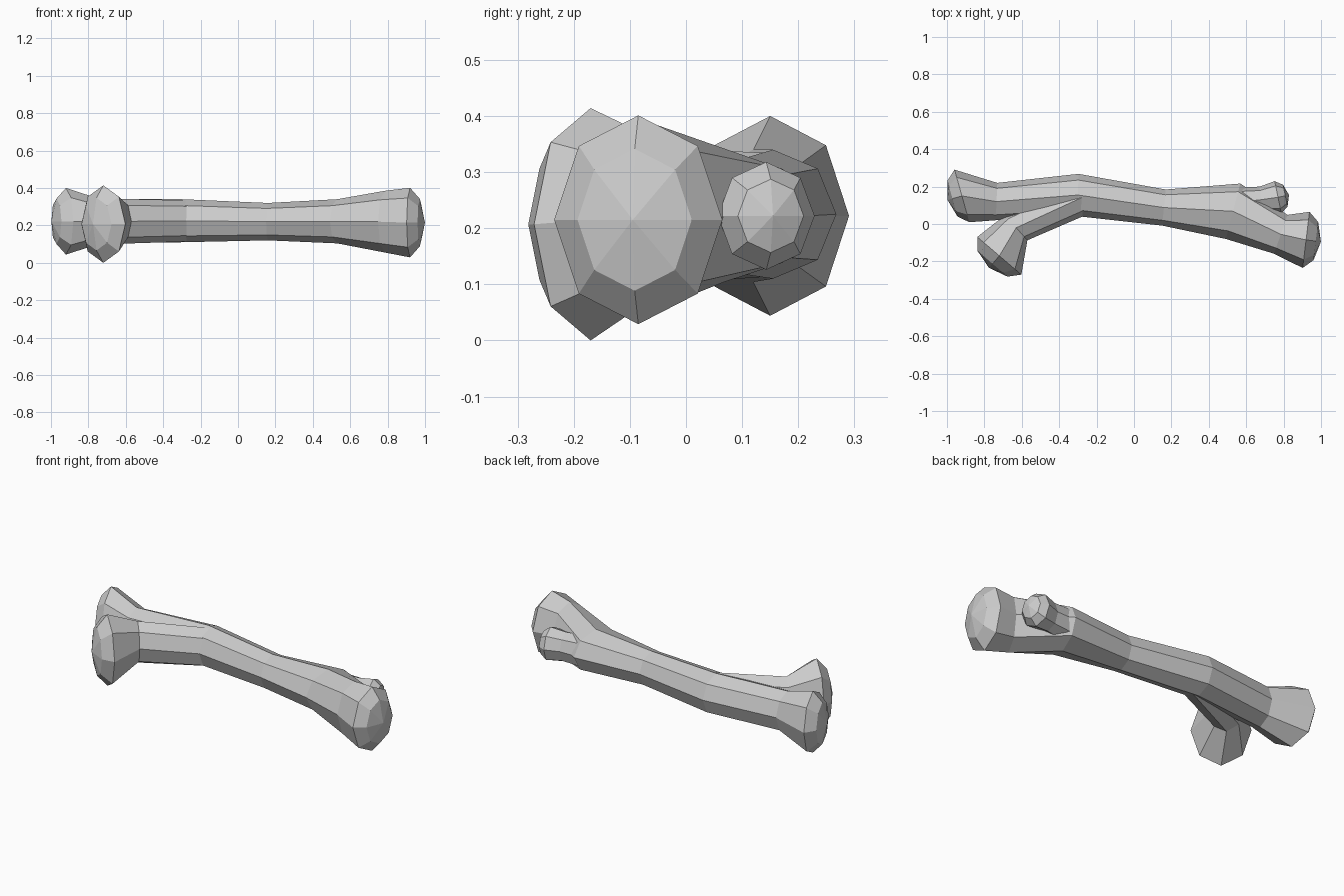
import bpy, bmesh, math
from mathutils import Vector

if "Cube" in bpy.data.objects:
    bpy.data.objects.remove(bpy.data.objects["Cube"])

SIDES = 8


def limb(name, stations, start_dir, end_dir, dome):
    """Octagonal tube through (x, y, z, half width, half height), with a domed far end."""
    bm = bmesh.new()
    pts = [Vector(s[:3]) for s in stations]
    rings = []

    def ring(c, d, w, h):
        side = Vector((-d.y, d.x, 0)).normalized()
        rings.append([bm.verts.new(c + side * w * math.cos(a) + Vector((0, 0, h * math.sin(a))))
                      for a in (2 * math.pi * i / SIDES for i in range(SIDES))])

    for i, s in enumerate(stations):
        if i == 0:
            d = Vector((*start_dir, 0)).normalized()
        elif i == len(stations) - 1:
            d = Vector((*end_dir, 0)).normalized()
        else:
            d = ((pts[i] - pts[i - 1]).normalized() + (pts[i + 1] - pts[i]).normalized()).normalized()
        ring(pts[i], d, s[3], s[4])

    def cap(c, d, r, loop):
        apex = bm.verts.new(c + d * r)
        for i in range(SIDES):
            bm.faces.new((loop[i], loop[(i + 1) % SIDES], apex))

    # far dome: smaller inner ring, then a point
    w, h = stations[-1][3:]
    ring(pts[-1] + d * dome * 0.66, d, w * 0.68, h * 0.68)
    cap(pts[-1], d, dome, rings[-1])
    # near end: domed when it is an open tip, flat when buried in the trunk
    if name == "trunk":
        d0 = -Vector((*start_dir, 0)).normalized()
        w, h = stations[0][3:]
        ring(pts[0] + d0 * dome * 0.66, -d0, w * 0.68, h * 0.68)
        rings.insert(0, rings.pop())
        cap(pts[0], d0, dome, rings[0])
    else:
        bm.faces.new(rings[0])
    for a, b in zip(rings, rings[1:]):
        for i in range(SIDES):
            j = (i + 1) % SIDES
            bm.faces.new((a[i], a[j], b[j], b[i]))
    bmesh.ops.recalc_face_normals(bm, faces=bm.faces)
    me = bpy.data.meshes.new(name)
    bm.to_mesh(me)
    bm.free()
    ob = bpy.data.objects.new(name, me)
    bpy.context.collection.objects.link(ob)
    return ob


# main trunk with flared ends
trunk = limb("trunk", [
    (-0.92, 0.15, 0.222, 0.146, 0.178),
    (-0.735, 0.12, 0.222, 0.10, 0.118),
    (-0.30, 0.155, 0.225, 0.113, 0.115),
    (0.16, 0.088, 0.22, 0.097, 0.10),
    (0.53, 0.068, 0.222, 0.153, 0.118),
    (0.785, -0.055, 0.22, 0.11, 0.165),
    (0.92, -0.085, 0.215, 0.151, 0.186)], (0.96, 0.27), (0.98, -0.12), 0.08)

# forked side branch
branch = limb("branch", [
    (-0.26, 0.15, 0.224, 0.098, 0.11),
    (-0.63, -0.02, 0.222, 0.09, 0.12),
    (-0.72, -0.17, 0.207, 0.155, 0.207)], (-0.97, -0.15), (-0.65, -0.76), 0.085)

# short stub twig
twig = limb("twig", [
    (0.46, 0.105, 0.222, 0.09, 0.10),
    (0.68, 0.13, 0.222, 0.07, 0.085),
    (0.77, 0.143, 0.222, 0.088, 0.096)], (1, 0), (0.97, 0.2), 0.06)

# weld everything into one log
for part in (branch, twig):
    m = trunk.modifiers.new("join_" + part.name, 'BOOLEAN')
    m.operation = 'UNION'
    m.solver = 'EXACT'
    m.object = part
bpy.context.view_layer.update()
merged = bpy.data.meshes.new_from_object(trunk.evaluated_get(bpy.context.evaluated_depsgraph_get()))
trunk.modifiers.clear()
trunk.data = merged
trunk.name = "forked_log"
for part in (branch, twig):
    bpy.data.objects.remove(part)
